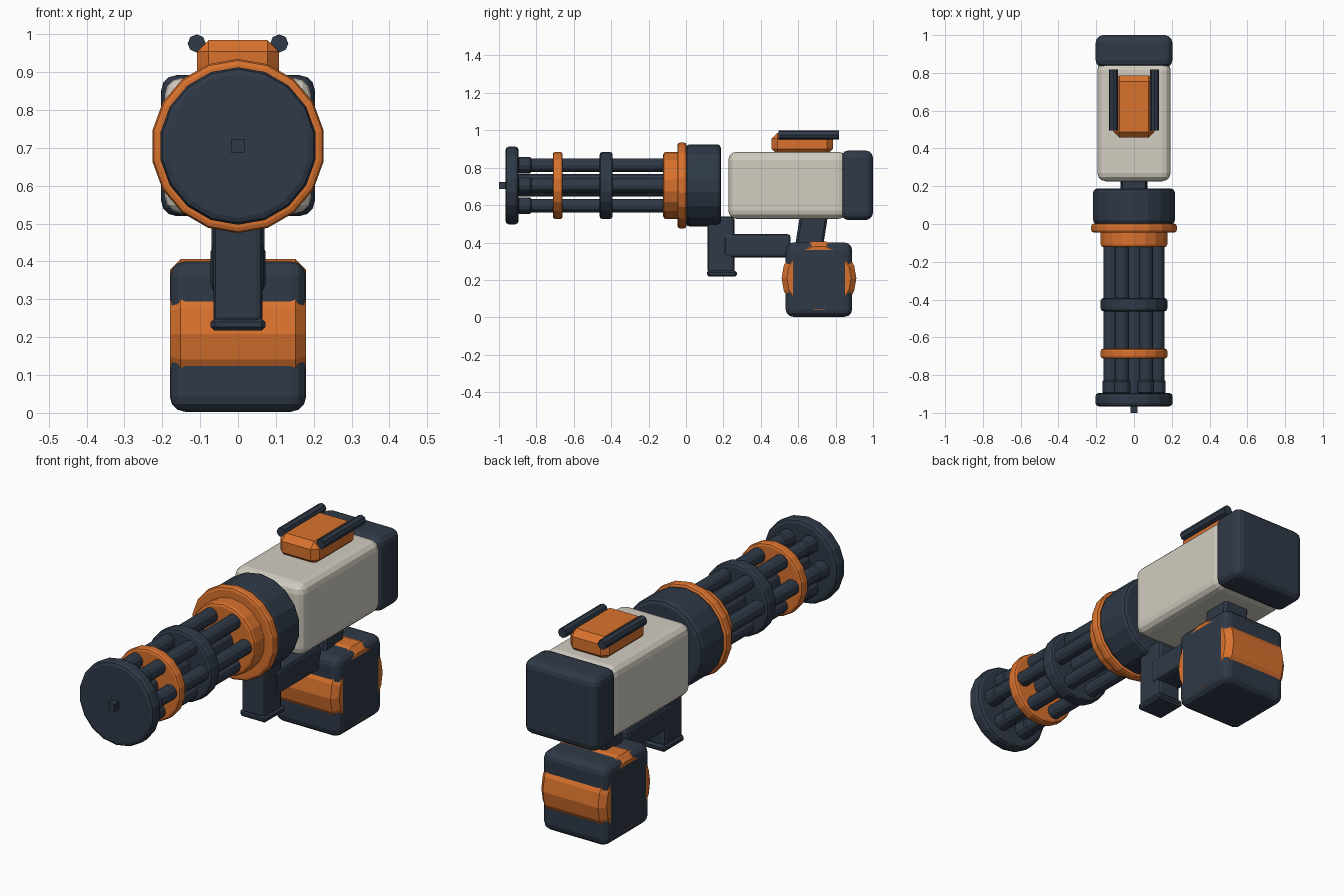
import bpy, bmesh, math
from mathutils import Matrix, Vector

if "Cube" in bpy.data.objects:
    bpy.data.objects.remove(bpy.data.objects["Cube"])


def material(name, rgb):
    m = bpy.data.materials.new(name)
    m.diffuse_color = (*rgb, 1)
    m.use_nodes = True
    m.node_tree.nodes["Principled BSDF"].inputs["Base Color"].default_value = m.diffuse_color
    return m


DARK = material("dark slate", (0.028, 0.041, 0.063))
ORANGE = material("orange", (0.694, 0.168, 0.027))
CREAM = material("warm grey", (0.645, 0.610, 0.533))
AZ = 0.705  # height of the barrel axis


def finish(name, bm, mat, bevel, segs):
    me = bpy.data.meshes.new(name)
    bm.normal_update()
    bm.to_mesh(me)
    bm.free()
    me.materials.append(mat)
    ob = bpy.data.objects.new(name, me)
    bpy.context.scene.collection.objects.link(ob)
    if bevel:
        mod = ob.modifiers.new("edge bevel", 'BEVEL')
        mod.width, mod.segments = bevel, segs
        mod.limit_method, mod.angle_limit = 'ANGLE', math.radians(50)
    return ob


def box(name, x, y, z, mat, bevel=0.0, segs=2, slant=0.0):
    """Box from (min, max) ranges; slant shifts the top along y."""
    bm = bmesh.new()
    bmesh.ops.create_cube(bm, size=1)
    for v in bm.verts:
        top = v.co.z > 0
        v.co = Vector([(a + b) / 2 + c * (b - a) for (a, b), c in zip((x, y, z), v.co)])
        if top:
            v.co.y += slant
    return finish(name, bm, mat, bevel, segs)


def cyl(name, r, y0, y1, mat, sides=18, bevel=0.0, segs=1, x=0.0, z=AZ):
    """Cylinder along y."""
    bm = bmesh.new()
    bmesh.ops.create_cone(bm, cap_ends=True, segments=sides, radius1=r, radius2=r, depth=y1 - y0)
    bm.transform(Matrix.Translation((x, (y0 + y1) / 2, z)) @ Matrix.Rotation(math.pi / 2, 4, 'X'))
    return finish(name, bm, mat, bevel, segs)


# Rotating barrel cluster
cyl("front_disc", 0.208, -0.965, -0.895, DARK, bevel=0.018, segs=2)
box("axle_tip", (-0.018, 0.018), (-1.0, -0.95), (AZ - 0.018, AZ + 0.018), DARK)
cyl("central_shaft", 0.06, -0.9, -0.05, DARK, sides=12)
for i in range(6):
    a = i * math.pi / 3
    px, pz = 0.125 * math.cos(a), AZ + 0.125 * math.sin(a)
    cyl(f"barrel_{i + 1}", 0.037, -0.91, -0.05, DARK, sides=12, x=px, z=pz)
    cyl(f"muzzle_collar_{i + 1}", 0.043, -0.9, -0.825, DARK, sides=12, bevel=0.008, x=px, z=pz)

# Clamp rings along the barrels
cyl("front_clamp_ring", 0.179, -0.712, -0.66, ORANGE, bevel=0.012, segs=2)
cyl("middle_clamp_ring", 0.179, -0.462, -0.392, DARK, bevel=0.014, segs=2)
cyl("rear_clamp_ring", 0.179, -0.122, -0.03, ORANGE, bevel=0.014, segs=2)
cyl("flange_ring", 0.23, -0.046, 0.003, ORANGE, bevel=0.014, segs=2)
cyl("motor_drum", 0.22, 0.0, 0.187, DARK, bevel=0.02, segs=2)

# Main body and rear cap
box("body", (-0.194, 0.194), (0.226, 0.86), (0.526, 0.885), CREAM, 0.045, 3)
box("rear_cap", (-0.203, 0.203), (0.828, 1.0), (0.52, 0.892), DARK, 0.04, 3)

# Top block with side rails
box("top_block", (-0.108, 0.108), (0.458, 0.785), (0.87, 0.985), ORANGE, 0.03, 1)
for side, sx in (("left", -1), ("right", 1)):
    cyl(side + "_rail", 0.024, 0.495, 0.818, DARK, sides=8, x=sx * 0.109, z=0.976)

# Front grip and link bar
box("front_grip", (-0.065, 0.065), (0.115, 0.258), (0.235, 0.54), DARK, 0.018, 2)
box("grip_foot", (-0.072, 0.072), (0.112, 0.272), (0.217, 0.25), DARK, 0.01, 1)
box("link_bar", (-0.072, 0.072), (0.205, 0.56), (0.32, 0.445), DARK, 0.018, 2)

# Ammunition box, its drum and the strut to the body
box("ammo_strut", (-0.07, 0.07), (0.58, 0.73), (0.36, 0.55), DARK, 0.012, 1, slant=0.03)
box("ammo_box", (-0.18, 0.18), (0.533, 0.888), (0.003, 0.4), DARK, 0.04, 3)
bm = bmesh.new()
bmesh.ops.create_cone(bm, cap_ends=True, segments=18, radius1=0.2, radius2=0.2, depth=0.3595)
bm.transform(Matrix.Translation((0, 0.711, 0.209)) @ Matrix.Rotation(math.pi / 2, 4, 'Y'))
finish("ammo_drum", bm, ORANGE, 0.028, 1)
